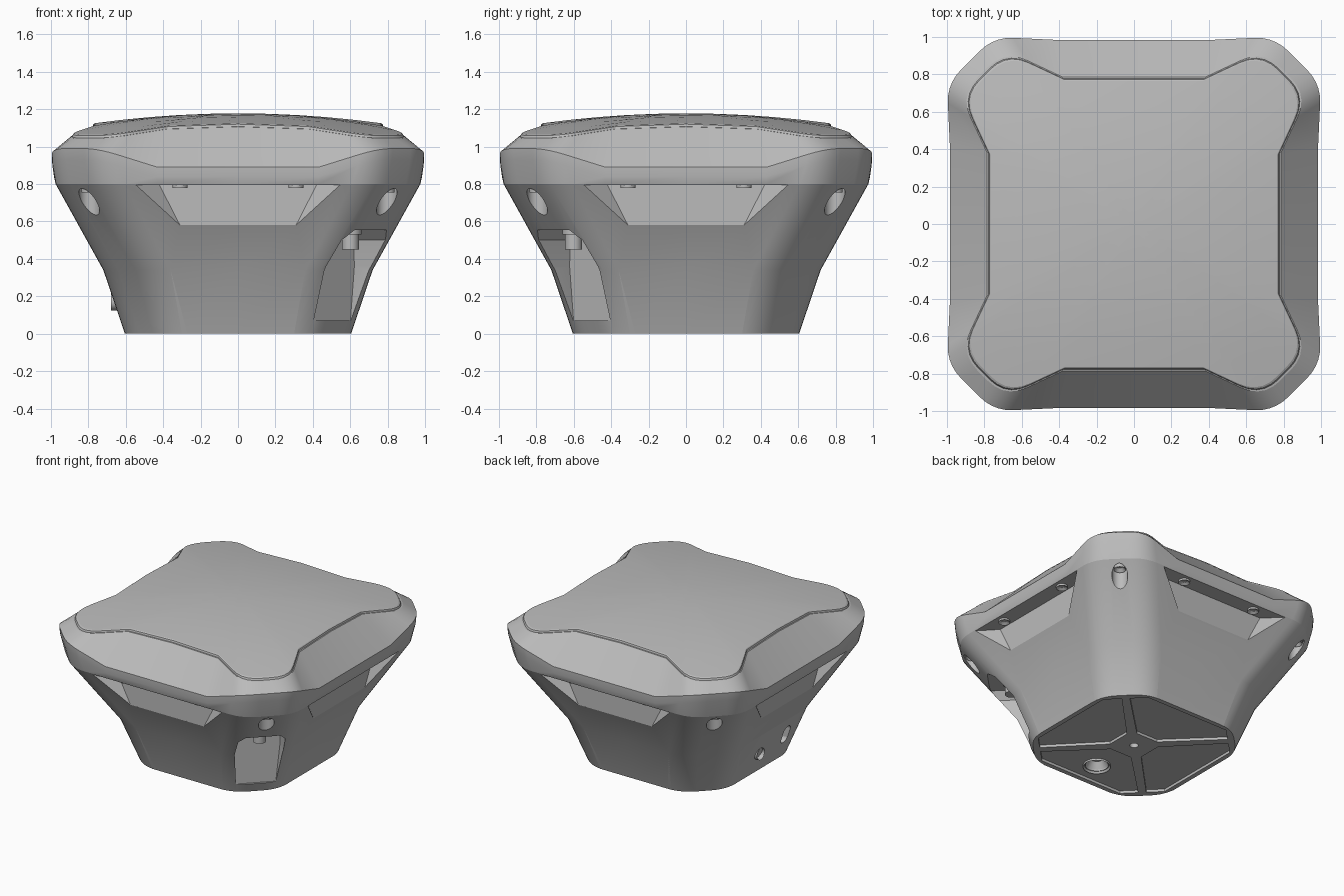
import bpy, bmesh, math
from mathutils import Vector, Matrix

if "Cube" in bpy.data.objects:
    bpy.data.objects.remove(bpy.data.objects["Cube"], do_unlink=True)

grey = bpy.data.materials.new("housing_grey")
grey.use_nodes = True
colour = (0.5, 0.5, 0.5, 1)
grey.diffuse_color = colour
grey.node_tree.nodes["Principled BSDF"].inputs["Base Color"].default_value = colour


def make_object(name, bm):
    bmesh.ops.recalc_face_normals(bm, faces=bm.faces)
    mesh = bpy.data.meshes.new(name)
    bm.to_mesh(mesh)
    bm.free()
    mesh.materials.append(grey)
    obj = bpy.data.objects.new(name, mesh)
    bpy.context.collection.objects.link(obj)
    return obj


def turn(quarters):
    return Matrix.Rotation(quarters * math.pi / 2, 4, 'Z')


def smooth(obj, degrees):
    bpy.ops.object.select_all(action='DESELECT')
    obj.select_set(True)
    bpy.context.view_layer.objects.active = obj
    bpy.ops.object.shade_smooth_by_angle(angle=math.radians(degrees))


def prism(name, profile, axis_start, axis_end, matrix):
    """Extrude a closed 2D profile (x, z) along -y, then place it."""
    bm = bmesh.new()
    ends = [[bm.verts.new(matrix @ Vector((x, -d, z))) for x, z in profile]
            for d in (axis_start, axis_end)]
    bm.faces.new(ends[0])
    bm.faces.new(ends[1])
    n = len(profile)
    for i in range(n):
        j = (i + 1) % n
        bm.faces.new((ends[0][i], ends[0][j], ends[1][j], ends[1][i]))
    return make_object(name, bm)


def cylinder(name, centre, radius, z0, z1, socket=0, matrix=Matrix()):
    """Upright cylinder, with an optional socket in its lower face."""
    bm = bmesh.new()
    place = matrix @ Matrix.Translation((centre[0], centre[1], (z0 + z1) / 2))
    bmesh.ops.create_cone(bm, cap_ends=True, segments=24, radius1=radius,
                          radius2=radius, depth=z1 - z0)
    if socket:
        low = min(bm.faces, key=lambda f: f.calc_center_median().z)
        bmesh.ops.inset_region(bm, faces=[low], thickness=radius - socket)
        bmesh.ops.translate(bm, verts=low.verts, vec=(0, 0, (z1 - z0) * 0.7))
    bmesh.ops.transform(bm, matrix=place, verts=bm.verts)
    return make_object(name, bm)


# Housing: eight-sided rings with rounded corners
def ring(mid_u, mid_v, mid_z, v, b, z, rounding=0.11):
    mid = Vector((mid_u, mid_v, mid_z))
    corner = Vector((b, v, z))
    start = corner + (mid - corner).normalized() * rounding
    reach = min(rounding, (v - b) * 0.6)
    end = corner + Vector((1, -1, 0)).normalized() * reach
    half = [Vector((0, mid_v, mid_z)), mid]
    for i in range(6):
        t = i / 5
        half.append(start * (1 - t) ** 2 + corner * 2 * t * (1 - t) + end * t * t)
    side = [Vector((-p.x, p.y, p.z)) for p in reversed(half[1:])] + half
    side = [Vector((p.x, -p.y, p.z)) for p in side]
    return [turn(q) @ p for q in range(4) for p in side]


def dome(p, drop=0.0):
    return Vector((p.x, p.y, 1.178 - 0.09 * (p.x ** 2 + p.y ** 2) - drop))


rings = [
    ring(0.30, 0.605, 0.00, 0.605, 0.38, 0.00),
    ring(0.36, 0.72, 0.34, 0.72, 0.47, 0.34),
    ring(0.43, 0.975, 0.80, 0.975, 0.72, 0.80),
    ring(0.43, 0.984, 0.84, 0.997, 0.745, 0.93),
    ring(0.43, 0.985, 0.89, 1.0, 0.75, 0.99),
]
lid = ring(0.38, 0.785, 1.0, 0.93, 0.69, 1.0, 0.13)
rings.append([dome(p, 0.016) for p in lid])
rings.append([dome(p * 0.99, 0.016) for p in lid])
for scale, drop in ((0.985, 0.004), (0.975, 0), (0.8, 0), (0.6, 0),
                    (0.4, 0), (0.2, 0), (0.05, 0)):
    rings.append([dome(p * scale, drop) for p in lid])

bm = bmesh.new()
loops = [[bm.verts.new(p) for p in r] for r in rings]
for low, high in zip(loops, loops[1:]):
    for i in range(len(low)):
        j = (i + 1) % len(low)
        bm.faces.new((low[i], low[j], high[j], high[i]))
bm.faces.new(loops[0])
bm.faces.new(loops[-1])
housing = make_object("housing", bm)

cutters = []
diagonal = Matrix.Rotation(math.pi / 4, 4, 'Z')

for q in range(4):
    # Wedge recess under the rim on each side
    bm = bmesh.new()
    for s in (-1, 1):
        for u, z in ((0.31, 0.58), (0.42, 0.795)):
            bm.verts.new(turn(q) @ Vector((s * u, -0.853, z)))
            bm.verts.new(turn(q) @ Vector((s * (u + 0.26), -1.1, z)))
    bmesh.ops.convex_hull(bm, input=bm.verts)
    bmesh.ops.dissolve_limit(bm, angle_limit=0.01, verts=bm.verts, edges=bm.edges)
    cutters.append(make_object("side_recess_cutter", bm))
    # Upright screw slot on each corner
    cutters.append(cylinder("corner_slot_cutter", (0, -1.125), 0.055, 0.45, 0.785,
                            matrix=turn(q) @ diagonal))
    # Sunken panel of the underside
    half = [(0.09, 0.14), (0.44, 0.48), (0.35, 0.57)]
    outline = half + [(-x, y) for x, y in reversed(half)]
    bm = bmesh.new()
    face = bm.faces.new([bm.verts.new(turn(q) @ Vector((x, -y, -0.05)))
                         for x, y in outline])
    top = bmesh.ops.extrude_face_region(bm, geom=[face])["geom"]
    bmesh.ops.translate(bm, vec=(0, 0, 0.07),
                        verts=[g for g in top if isinstance(g, bmesh.types.BMVert)])
    cutters.append(make_object("base_panel_cutter", bm))

# Tall pocket in the front corner
half = [(0.14, 0.07), (0.17, 0.36), (0.165, 0.5), (0.12, 0.555)]
pocket = half + [(-x, z) for x, z in reversed(half)]
cutters.append(prism("corner_pocket_cutter", pocket, 0.71, 1.4, diagonal))

# Connector recess low on one side
panel = [(-0.17, 0.03), (0.36, 0.03), (0.39, 0.345), (-0.2, 0.345)]
cutters.append(prism("port_recess_cutter", panel, 0.625, 0.9, turn(3)))
slot = []
for i in range(24):
    a = i * math.tau / 24
    slot.append((0.24 + 0.04 * math.cos(a),
                 0.2 + 0.04 * math.sin(a) + math.copysign(0.03, math.sin(a))))
cutters.append(prism("port_slot_cutter", slot, 0.56, 0.9, turn(3)))

# Centre and mounting holes underneath
cutters.append(cylinder("centre_hole_cutter", (0, 0), 0.03, -0.1, 0.12))
cutters.append(cylinder("mount_hole_cutter", (0, -0.4), 0.08, -0.1, 0.12))

for cutter in cutters:
    mod = housing.modifiers.new("cut", 'BOOLEAN')
    mod.operation = 'DIFFERENCE'
    mod.solver = 'EXACT'
    mod.object = cutter
bpy.context.view_layer.update()
cut_mesh = bpy.data.meshes.new_from_object(
    housing.evaluated_get(bpy.context.evaluated_depsgraph_get()))
housing.modifiers.clear()
housing.data = cut_mesh
for cutter in cutters:
    bpy.data.objects.remove(cutter, do_unlink=True)
smooth(housing, 17)
normals = housing.modifiers.new("even_shading", 'WEIGHTED_NORMAL')
normals.keep_sharp = True

# Screws, peg and connectors
parts = [
    cylinder("pocket_peg", (0, -0.85), 0.045, 0.45, 0.57, matrix=diagonal),
    cylinder("pocket_peg_collar", (0, -0.85), 0.06, 0.53, 0.57, matrix=diagonal),
    cylinder("mount_bush", (0, -0.4), 0.095, 0.005, 0.11, socket=0.05),
]
for q in range(4):
    parts.append(cylinder("corner_screw", (0, -1.125), 0.042, 0.755, 0.79, 0.02,
                          turn(q) @ diagonal))
    for u in (-0.31, 0.31):
        parts.append(cylinder("rim_screw", (u, -0.91), 0.04, 0.78, 0.80, 0.02, turn(q)))
sideways = Matrix.Translation((-0.65, 0.07, 0.17)) @ Matrix.Rotation(math.pi / 2, 4, 'Y')
parts.append(cylinder("round_connector", (0, 0), 0.045, -0.03, 0.04, 0.025, sideways))
for part in parts:
    smooth(part, 30)
